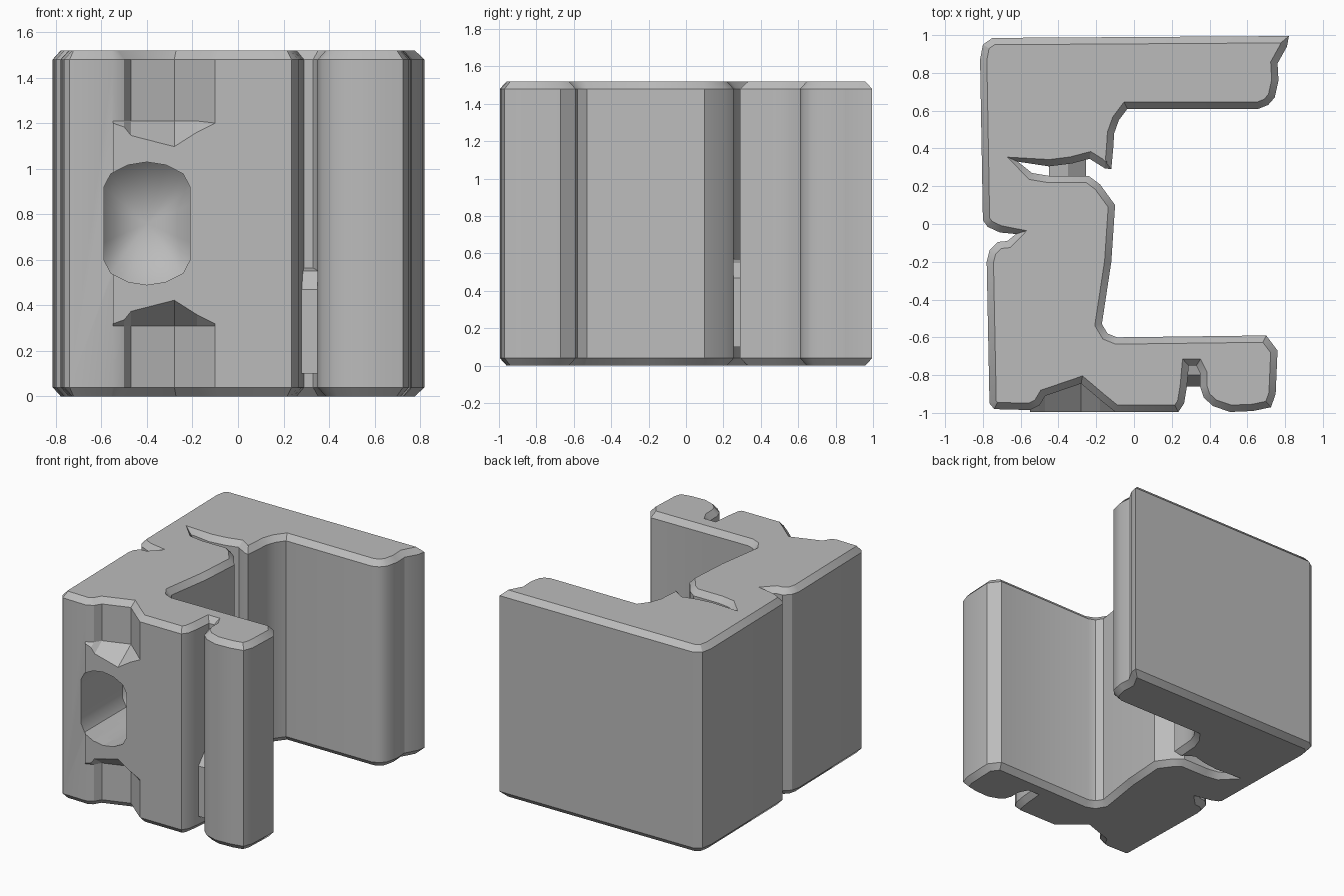
import bpy
import bmesh
from math import cos, sin, pi
from mathutils import Vector

cube = bpy.data.objects.get("Cube")
if cube:
    bpy.data.objects.remove(cube, do_unlink=True)

HEIGHT = 1.52
CHAMFER = 0.04
FRONT = -0.995

grey = bpy.data.materials.new("plain_grey")
grey.use_nodes = True
grey.diffuse_color = (0.5, 0.5, 0.5, 1)
grey.node_tree.nodes["Principled BSDF"].inputs["Base Color"].default_value = grey.diffuse_color


def make_object(name, bm):
    """Turn a bmesh into a grey object with outward normals."""
    bmesh.ops.recalc_face_normals(bm, faces=bm.faces[:])
    mesh = bpy.data.meshes.new(name)
    bm.to_mesh(mesh)
    bm.free()
    mesh.materials.append(grey)
    obj = bpy.data.objects.new(name, mesh)
    bpy.context.collection.objects.link(obj)
    return obj


def add_ring(bm, points):
    return [bm.verts.new(p) for p in points]


def bridge(bm, lower, upper):
    """Join two equal closed rings with quads."""
    for i in range(len(lower)):
        j = (i + 1) % len(lower)
        bm.faces.new((lower[i], lower[j], upper[j], upper[i]))


def loft(name, rings):
    """Capped solid through a list of closed rings."""
    bm = bmesh.new()
    loops = [add_ring(bm, r) for r in rings]
    for lower, upper in zip(loops, loops[1:]):
        bridge(bm, lower, upper)
    bm.faces.new(loops[0])
    bm.faces.new(loops[-1])
    return make_object(name, bm)


def inset(points, distance):
    """Move a clockwise outline into the material with clamped mitres."""
    result = []
    for i, p in enumerate(points):
        a = (p - points[i - 1]).normalized()
        b = (points[(i + 1) % len(points)] - p).normalized()
        n1, n2 = Vector((a.y, -a.x)), Vector((b.y, -b.x))
        mid = (n1 + n2).normalized()
        result.append(p + mid * distance / max(mid.dot(n1), 0.6))
    return result


def at_height(points, z):
    return [(p.x, p.y, z) for p in points]


# Outline pieces, clockwise from the tip of the rear arm
rear_arm = [(0.82, 0.995), (0.81, 0.94), (0.76, 0.85), (0.765, 0.76),
            (0.745, 0.67), (0.71, 0.63), (0.66, 0.61), (-0.035, 0.61),
            (-0.08, 0.55), (-0.105, 0.48), (-0.11, 0.4), (-0.12, 0.29)]
inner_slot = [(-0.155, 0.295), (-0.235, 0.345), (-0.33, 0.32), (-0.45, 0.305),
              (-0.615, 0.33), (-0.54, 0.27), (-0.45, 0.255), (-0.24, 0.255),
              (-0.18, 0.21), (-0.1, 0.1)]
front_arm = [(-0.12, -0.2), (-0.17, -0.53), (-0.14, -0.58), (-0.09, -0.6),
             (0.7, -0.59), (0.76, -0.67), (0.75, -0.9), (0.725, -0.97),
             (0.63, -0.99), (0.51, FRONT), (0.42, -0.965), (0.37, -0.92)]
front_slot = [(0.35, -0.86), (0.35, -0.79), (0.33, -0.75), (0.29, -0.75),
              (0.28, -0.86), (0.265, -0.95), (0.235, FRONT)]
front_notch = [(-0.1, FRONT), (-0.18, -0.93), (-0.28, -0.845),
               (-0.47, -0.91), (-0.5, -0.96), (-0.55, FRONT + 0.01)]
side_wall = [(-0.74, -0.98), (-0.765, -0.95), (-0.78, -0.2), (-0.765, -0.14),
             (-0.72, -0.095), (-0.67, -0.09), (-0.625, -0.053), (-0.71, -0.045),
             (-0.775, -0.015), (-0.8, 0.02), (-0.815, 0.87), (-0.8, 0.95),
             (-0.75, 0.985)]
outline = [Vector(p) for p in rear_arm + inner_slot + front_arm
           + front_slot + front_notch + side_wall]

# Main body: the outline extruded, with chamfered top and bottom rims
cap = inset(outline, 0.036)
body = loft("main_body", [at_height(cap, 0),
                          at_height(outline, CHAMFER),
                          at_height(outline, HEIGHT - CHAMFER),
                          at_height(cap, HEIGHT)])

# Notch filler: closes the front notch at mid height, sloping out to the face
bm = bmesh.new()
columns = []
for x, y in front_notch:
    drop = 0.75 * max(y - FRONT, 0.012)
    back = y + 0.02
    columns.append(add_ring(bm, [(x, back, 0.31), (x, y, 0.31),
                                 (x, FRONT, 0.31 + drop), (x, FRONT, 1.21 - drop),
                                 (x, y, 1.21), (x, back, 1.21)]))
for left, right in zip(columns, columns[1:]):
    bridge(bm, left, right)
bm.faces.new(columns[0])
bm.faces.new(columns[-1])
filler = make_object("notch_filler", bm)


# Drilled pocket with flattened sides and a conical end
def pocket_ring(y, segments=20, radius=0.27, half_width=0.19):
    ring = []
    for i in range(segments):
        angle = 2 * pi * i / segments
        x = max(-half_width, min(half_width, radius * cos(angle)))
        ring.append((x - 0.4, y, 0.76 + radius * sin(angle)))
    return ring


bm = bmesh.new()
mouth = add_ring(bm, pocket_ring(-1.1))
floor = add_ring(bm, pocket_ring(-0.5))
bridge(bm, mouth, floor)
bm.faces.new(mouth)
tip = bm.verts.new((-0.4, -0.23, 0.76))
for i, vert in enumerate(floor):
    bm.faces.new((floor[i - 1], vert, tip))
cutter = make_object("pocket_cutter", bm)
cutter.hide_render = True
cutter.hide_viewport = True

for part in (body, filler):
    cut = part.modifiers.new("pocket", "BOOLEAN")
    cut.operation = "DIFFERENCE"
    cut.solver = "EXACT"
    cut.object = cutter

# Stop pegs with sloping tops, one in each slot
side = [(-0.86, 0.1), (-0.86, 0.47), (-0.8, 0.55), (-0.73, 0.57), (-0.73, 0.1)]
front_peg = loft("front_slot_peg", [[(x, y, z) for y, z in side] for x in (0.27, 0.36)])
side = [(-0.255, 0.1), (-0.255, 0.47), (-0.35, 0.55), (-0.45, 0.57), (-0.45, 0.1)]
inner_peg = loft("inner_slot_peg", [[(x, y, z) for x, z in side] for y in (0.24, 0.34)])

# Bake the cuts, remove the cutter and smooth the rounded walls
for part in (body, filler):
    bpy.ops.object.select_all(action="DESELECT")
    part.select_set(True)
    bpy.context.view_layer.objects.active = part
    bpy.ops.object.modifier_apply(modifier="pocket")
bpy.data.objects.remove(cutter, do_unlink=True)
bpy.ops.object.select_all(action="DESELECT")
body.select_set(True)
bpy.context.view_layer.objects.active = body
bpy.ops.object.shade_smooth_by_angle(angle=pi / 6)
